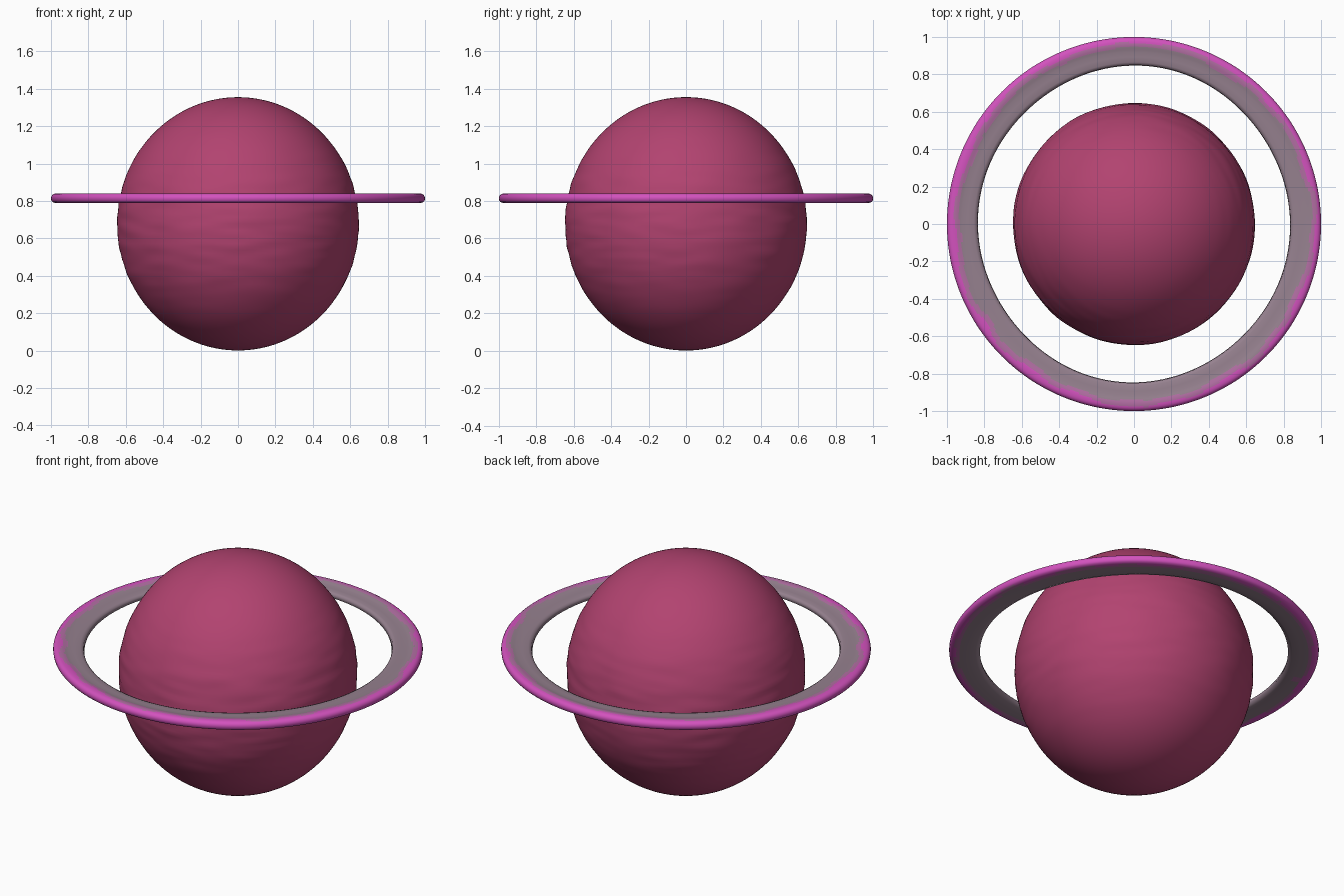
import bpy, bmesh, math
from mathutils import Vector, noise

if "Cube" in bpy.data.objects:
    bpy.data.objects.remove(bpy.data.objects["Cube"])


def srgb(r, g, b):
    lin = lambda c: c / 12.92 if c <= 0.04045 else ((c + 0.055) / 1.055) ** 2.4
    return (lin(r / 255), lin(g / 255), lin(b / 255), 1)


def material(name, rgb):
    m = bpy.data.materials.new(name)
    m.diffuse_color = srgb(*rgb)
    m.use_nodes = True
    m.node_tree.nodes["Principled BSDF"].inputs["Base Color"].default_value = m.diffuse_color
    return m


rose = material("rose", (178, 67, 112))
grey = material("mauve grey", (150, 129, 143))
blend = material("dusty pink", (178, 110, 163))
magenta = material("magenta", (211, 82, 190))


def finish(bm, name, mats):
    bmesh.ops.recalc_face_normals(bm, faces=bm.faces)
    for f in bm.faces:
        f.smooth = True
    me = bpy.data.meshes.new(name)
    bm.to_mesh(me)
    bm.free()
    for m in mats:
        me.materials.append(m)
    ob = bpy.data.objects.new(name, me)
    bpy.context.collection.objects.link(ob)
    return ob


# Planet: slightly tall ball with faint horizontal ripples
bm = bmesh.new()
bmesh.ops.create_uvsphere(bm, u_segments=160, v_segments=120, radius=1)
for v in bm.verts:
    n = v.co.normalized()
    band = max(0, 1 - n.z * n.z) ** 2
    ripple = noise.noise(Vector((n.x * 3, n.y * 3, n.z * 14)))
    s = 1 + 0.007 * band * ripple
    v.co = Vector((n.x * 0.646 * s, n.y * 0.646 * s, 0.678 + n.z * 0.677))
finish(bm, "planet", [rose])

# Ring: flat band with a raised rim and a steep outer wall; the inner edge wavers a little
profile = [(0.837, 0.803), (0.842, 0.825), (0.858, 0.831), (0.89, 0.832), (0.92, 0.834),
           (0.930, 0.836), (0.939, 0.838), (0.948, 0.840), (0.957, 0.841), (0.966, 0.841),
           (0.975, 0.840), (0.984, 0.838), (0.992, 0.833), (0.998, 0.825), (1.0, 0.815),
           (0.998, 0.802), (0.991, 0.794), (0.978, 0.790), (0.962, 0.789), (0.945, 0.789),
           (0.90, 0.791), (0.86, 0.795)]
SEG = 240
bm = bmesh.new()
loops = []
for i in range(SEG):
    a = 2 * math.pi * i / SEG
    waver = -0.006 * math.cos(2 * a) + 0.004 * math.cos(4 * a + 0.5)
    loop = []
    for r, z in profile:
        r += waver * max(0, (0.92 - r) / 0.08)
        loop.append(bm.verts.new((r * math.cos(a), r * math.sin(a), z)))
    loops.append(loop)
n = len(profile)
for i in range(SEG):
    a, b = loops[i], loops[(i + 1) % SEG]
    for j in range(n):
        k = (j + 1) % n
        f = bm.faces.new((a[j], b[j], b[k], a[k]))
        c = f.calc_center_median()
        r = math.hypot(c.x, c.y)
        # Painted rim: magenta outside, fading inward in uneven patches
        patch = noise.noise(Vector((c.x * 6, c.y * 6, 0.3)))
        edge = 0.966 + 0.008 * c.x + 0.03 * patch
        edge = min(edge, 0.986)
        f.material_index = 2 if r > edge else 1 if r > edge - 0.026 else 0
finish(bm, "ring", [grey, blend, magenta])
